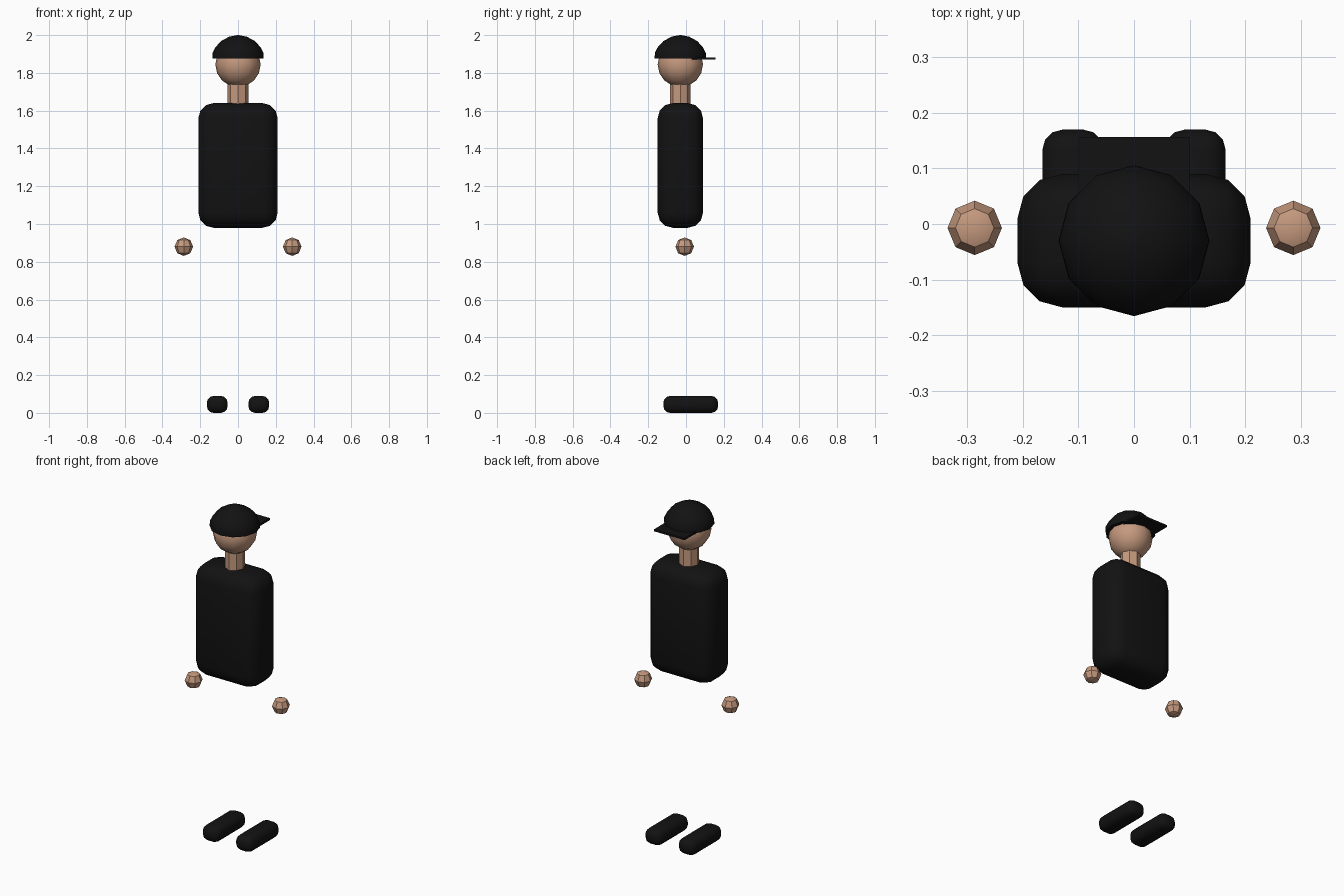
import bpy
import bmesh
import math

if "Cube" in bpy.data.objects:
    bpy.data.objects.remove(bpy.data.objects["Cube"], do_unlink=True)


def material(name, colour):
    mat = bpy.data.materials.new(name)
    mat.use_nodes = True
    mat.diffuse_color = (*colour, 1)
    mat.node_tree.nodes["Principled BSDF"].inputs["Base Color"].default_value = (*colour, 1)
    return mat


skin = material("skin", (0.56, 0.32, 0.21))
black = material("black_cloth", (0.006, 0.006, 0.006))


def finish(obj, name, mat):
    obj.name = name
    obj.data.materials.append(mat)
    bpy.ops.object.select_all(action="DESELECT")
    obj.select_set(True)
    bpy.context.view_layer.objects.active = obj
    bpy.ops.object.shade_smooth_by_angle(angle=math.radians(35))
    return obj


def box(name, low, high, mat, bevel=0.0):
    """Box between two corners, with rounded edges."""
    bm = bmesh.new()
    bmesh.ops.create_cube(bm, size=1)
    for v in bm.verts:
        v.co = [(a + b) / 2 + c * (b - a) for a, b, c in zip(low, high, v.co)]
    if bevel:
        bmesh.ops.bevel(bm, geom=bm.edges[:], offset=bevel, segments=3,
                        profile=0.5, affect="EDGES")
    mesh = bpy.data.meshes.new(name)
    bm.to_mesh(mesh)
    bm.free()
    obj = bpy.data.objects.new(name, mesh)
    bpy.context.collection.objects.link(obj)
    return finish(obj, name, mat)


def ball(name, centre, radius, segments, rings, mat):
    bpy.ops.mesh.primitive_uv_sphere_add(segments=segments, ring_count=rings,
                                         radius=radius, location=centre)
    return finish(bpy.context.object, name, mat)


def lathe(name, profile, centre_y, sides, mat):
    """Closed solid turned about a vertical axis, profile from top to bottom."""
    bm = bmesh.new()
    loops = []
    for r, z in profile:
        angles = [2 * math.pi * i / sides for i in range(sides)]
        loops.append([bm.verts.new((r * math.cos(a), centre_y + r * math.sin(a), z))
                      for a in angles])
    for upper, lower in zip(loops, loops[1:]):
        for i in range(sides):
            j = (i + 1) % sides
            bm.faces.new((upper[i], lower[i], lower[j], upper[j]))
    bm.faces.new(loops[0])
    bm.faces.new(loops[-1][::-1])
    bmesh.ops.remove_doubles(bm, verts=bm.verts[:], dist=0.0001)
    bmesh.ops.recalc_face_normals(bm, faces=bm.faces[:])
    mesh = bpy.data.meshes.new(name)
    bm.to_mesh(mesh)
    bm.free()
    obj = bpy.data.objects.new(name, mesh)
    bpy.context.collection.objects.link(obj)
    return finish(obj, name, mat)


# Body
box("torso", (-0.21, -0.15, 0.98), (0.21, 0.09, 1.64), black, 0.08)

# Neck and head
lathe("neck", [(0.055, 1.76), (0.055, 1.60)], -0.03, 8, skin)
ball("head", (0, -0.03, 1.845), 0.12, 12, 8, skin)

# Cap with its brim
crown = [(0.004, 2.0), (0.046, 1.992), (0.09, 1.968),
         (0.12, 1.935), (0.135, 1.905), (0.136, 1.875)]
lathe("cap_crown", crown, -0.03, 12, black)
box("cap_brim", (-0.1, 0.03, 1.87), (0.1, 0.157, 1.882), black)

# Hands and shoes on both sides
for side, s in (("left", 1), ("right", -1)):
    ball(side + "_hand", (s * 0.287, -0.007, 0.88), 0.049, 8, 4, skin)
    x = s * 0.11
    box(side + "_shoe", (x - 0.055, -0.12, 0), (x + 0.055, 0.17, 0.09), black, 0.036)
